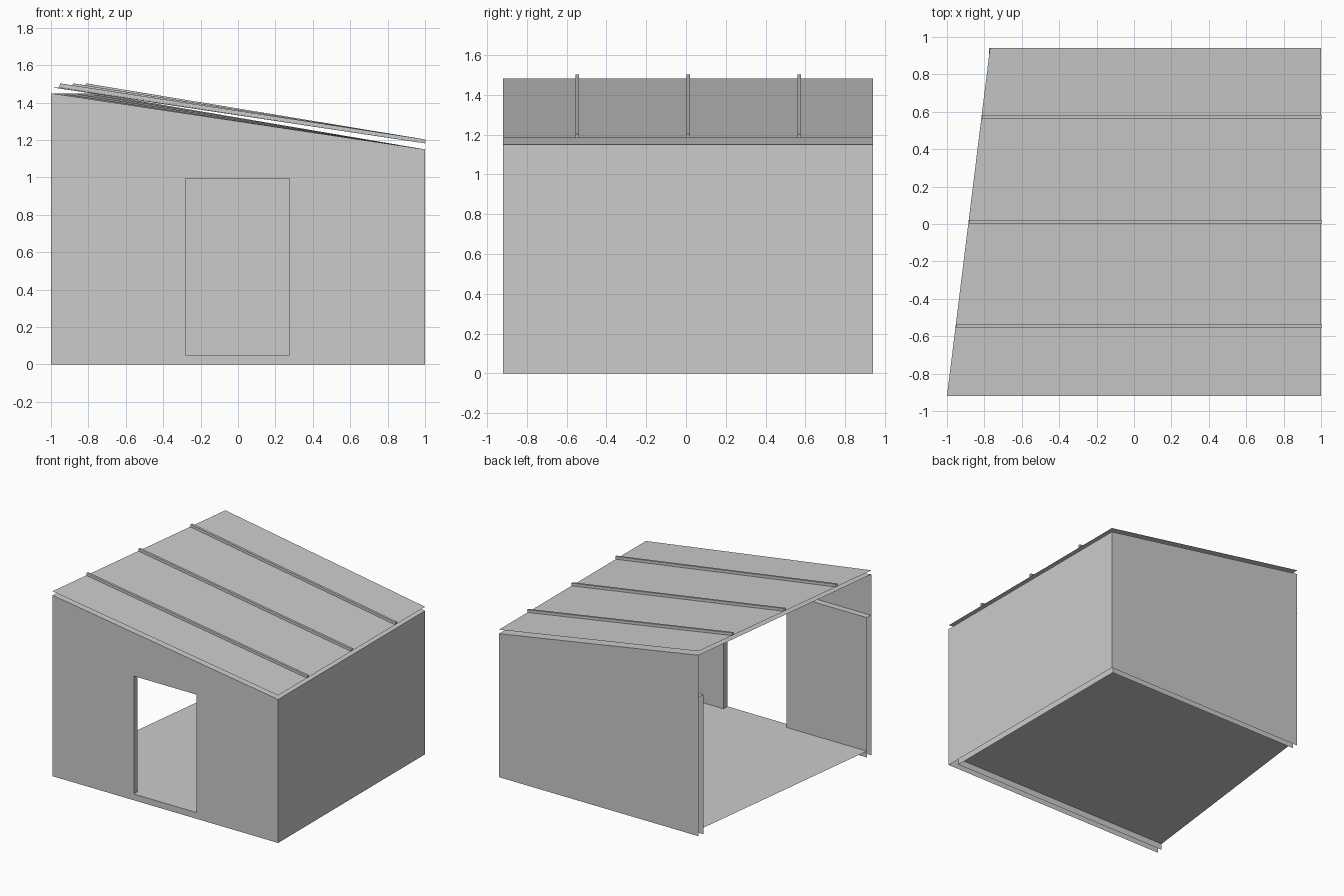
import bpy
import bmesh

if "Cube" in bpy.data.objects:
    bpy.data.objects.remove(bpy.data.objects["Cube"])

# One flat grey for everything
grey = bpy.data.materials.new("light grey")
grey.use_nodes = True
grey.diffuse_color = (0.6, 0.6, 0.6, 1)
grey.node_tree.nodes["Principled BSDF"].inputs["Base Color"].default_value = (0.6, 0.6, 0.6, 1)

FRONT, BACK, RIGHT = -0.92, 0.94, 1.0
GAP = 0.05                       # cavity between wall skins
LOW, HIGH, INNER_TOP = 1.15, 1.45, 1.12
FLOOR = 0.05
DOOR_L, DOOR_R, DOOR_TOP = -0.28, 0.275, 0.995


def open_edge(y):
    """x of the slanted open side."""
    return -1 + 0.23 * (y - FRONT) / (BACK - FRONT)


def roof_z(x, y):
    return LOW + (HIGH - LOW) * (RIGHT - x) / (RIGHT - open_edge(y))


def build(name, polygons):
    bm = bmesh.new()
    for poly in polygons:
        bm.faces.new([bm.verts.new(p) for p in poly])
    bmesh.ops.remove_doubles(bm, verts=bm.verts, dist=0.0001)
    mesh = bpy.data.meshes.new(name)
    bm.to_mesh(mesh)
    bm.free()
    mesh.materials.append(grey)
    obj = bpy.data.objects.new(name, mesh)
    bpy.context.collection.objects.link(obj)
    return obj


def upright(y, x0, x1, z0, top):
    """Vertical panel along x; top gives the height at each x."""
    return [(x0, y, z0), (x1, y, z0), (x1, y, top(x1)), (x0, y, top(x0))]


def level(x0, x1, y0, y1, z):
    return [(x0, y0, z), (x1, y0, z), (x1, y1, z), (x0, y1, z)]


def side(x, y0, y1, z0, z1):
    return [(x, y0, z0), (x, y1, z0), (x, y1, z1), (x, y0, z1)]


def door_skin(y, x0, x1, top):
    """Wall skin with a doorway left open."""
    return [
        upright(y, x0, DOOR_L, 0, top),
        upright(y, DOOR_R, x1, 0, top),
        upright(y, DOOR_L, DOOR_R, 0, lambda x: FLOOR),
        upright(y, DOOR_L, DOOR_R, DOOR_TOP, top),
    ]


def flat_top(x):
    return INNER_TOP


fi, bi, ri = FRONT + GAP, BACK - GAP, RIGHT - GAP

# Outer skins
build("front_wall_outer", door_skin(FRONT, -1, RIGHT, lambda x: roof_z(x, FRONT)))
build("back_wall_outer", [upright(BACK, RIGHT, open_edge(BACK), 0, lambda x: roof_z(x, BACK))])
build("side_wall_outer", [side(RIGHT, FRONT, BACK, 0, LOW)])

# Inner skins with a ledge closing the cavity
build("front_wall_inner", [p[::-1] for p in door_skin(fi, open_edge(fi), ri, flat_top)]
      + [level(open_edge(fi), ri, FRONT, fi, INNER_TOP)])
build("back_wall_inner", [upright(bi, open_edge(bi), ri, 0, flat_top),
                          level(open_edge(bi), ri, bi, BACK, INNER_TOP)])
build("side_wall_inner", [side(ri, fi, bi, 0, INNER_TOP)[::-1],
                          level(ri, RIGHT, FRONT, BACK, INNER_TOP)])

# Doorway lining and the plate above it
build("door_lining", [
    side(DOOR_L, FRONT, fi, FLOOR, DOOR_TOP),
    side(DOOR_R, FRONT, fi, FLOOR, DOOR_TOP)[::-1],
    level(DOOR_L, DOOR_R, FRONT, fi, FLOOR),
    level(DOOR_L, DOOR_R, FRONT, fi, DOOR_TOP)[::-1],
])
build("door_lintel", [upright(FRONT - 0.005, -0.315, 0.31, 1.005, lambda x: 1.08)])

# Floor
build("floor", [[(open_edge(fi), fi, FLOOR), (ri, fi, FLOOR), (ri, bi, FLOOR),
                 (open_edge(bi), bi, FLOOR)]])


def roof_strip(y0, y1, lift):
    return [(x, y, roof_z(x, y) + lift) for x, y in
            ((open_edge(y0), y0), (RIGHT, y0), (RIGHT, y1), (open_edge(y1), y1))]


# Ceiling sheet and the roof sheet floating above it
ribs = (-0.547, 0.012, 0.57)
lines = (FRONT, *ribs, BACK)
for name, lift in (("ceiling_sheet", 0.0), ("roof_sheet", 0.032)):
    build(name, [roof_strip(a, b, lift) for a, b in zip(lines, lines[1:])])

# Raised seams on the roof
for i, y in enumerate(ribs):
    seam = build(f"roof_seam_{i + 1}", [roof_strip(y - 0.009, y + 0.009, 0.032)])
    solid = seam.modifiers.new("height", "SOLIDIFY")
    solid.thickness = 0.021
    solid.offset = 1
